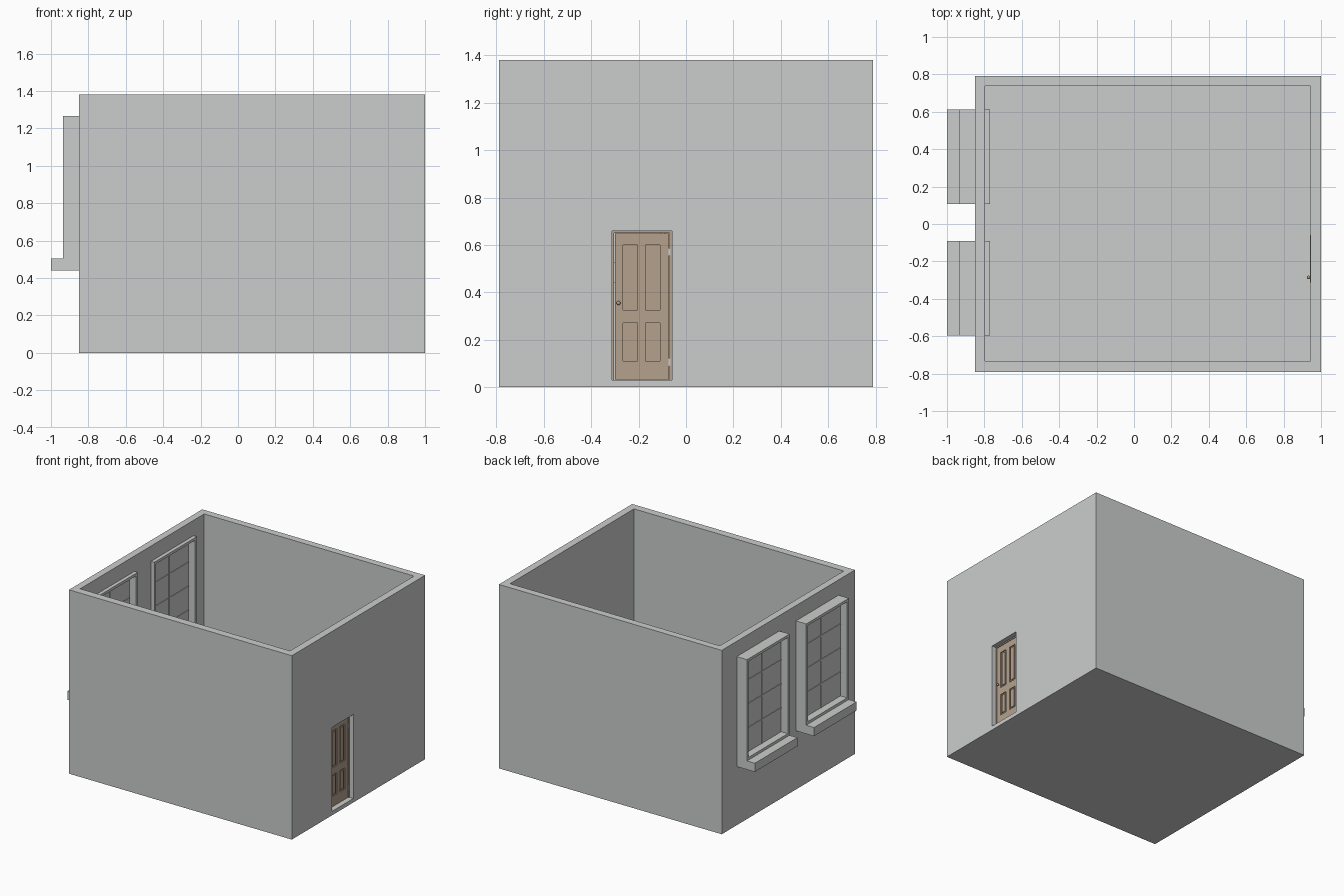
import bpy, bmesh, math
from mathutils import Matrix, Vector

if "Cube" in bpy.data.objects:
    bpy.data.objects.remove(bpy.data.objects["Cube"])


def material(name, rgb):
    m = bpy.data.materials.new(name)
    m.diffuse_color = (*rgb, 1)
    m.use_nodes = True
    m.node_tree.nodes["Principled BSDF"].inputs["Base Color"].default_value = m.diffuse_color
    return m


GREY = material("grey_plaster", (0.60, 0.615, 0.605))
WOOD = material("door_wood", (0.46, 0.355, 0.27))


def add_box(bm, x0, x1, y0, y1, z0, z1):
    centre = Vector(((x0 + x1) / 2, (y0 + y1) / 2, (z0 + z1) / 2))
    size = Matrix.Diagonal((x1 - x0, y1 - y0, z1 - z0, 1))
    bmesh.ops.create_cube(bm, size=1, matrix=Matrix.Translation(centre) @ size)


def make(name, mat, boxes):
    """One object from a list of (x0, x1, y0, y1, z0, z1) boxes."""
    bm = bmesh.new()
    for b in boxes:
        add_box(bm, *b)
    mesh = bpy.data.meshes.new(name)
    bm.to_mesh(mesh)
    bm.free()
    mesh.materials.append(mat)
    ob = bpy.data.objects.new(name, mesh)
    bpy.context.collection.objects.link(ob)
    return ob


def cut(ob, name, boxes):
    """Cut boxes out of an object."""
    cutter = make(name, GREY, boxes)
    cutter.hide_render = True
    cutter.hide_set(True)
    cutter.display_type = 'WIRE'
    mod = ob.modifiers.new(name, 'BOOLEAN')
    mod.operation = 'DIFFERENCE'
    mod.solver = 'EXACT'
    mod.object = cutter


# Overall dimensions
X0, X1, Y0, Y1 = -0.85, 1.0, -0.79, 0.79
IX0, IX1, IY0, IY1 = -0.797, 0.945, -0.733, 0.737
TOP, RIM, FLOOR = 1.38, 1.335, 0.03
WINDOWS = [(-0.595, -0.09), (0.108, 0.612)]
WZ0, WZ1 = 0.44, 1.265
DY0, DY1, DZ1 = -0.312, -0.06, 0.66

# Walls and floor in one shell, with openings for windows and door
walls = make("walls_and_floor", GREY, [(X0, X1, Y0, Y1, 0, RIM)])
cut(walls, "wall_cutter", [(IX0, IX1, IY0, IY1, FLOOR, 2)])
cut(walls, "opening_cutter",
    [(-1.2, -0.7, a + 0.01, b - 0.01, WZ0 + 0.01, WZ1 - 0.01) for a, b in WINDOWS]
    + [(0.9, 1.1, DY0, DY1, FLOOR, DZ1)])

# Flat ring closing the wall tops
rim = make("top_rim", GREY, [(X0, X1, Y0, Y1, RIM, TOP)])
cut(rim, "rim_cutter", [(IX0, IX1, IY0, IY1, 1, 2)])

# Windows: casing, sill, panes and glazing bars
XO, XI, T = -0.935, -0.77, 0.02
SILL = 0.505
for n, (a, b) in enumerate(WINDOWS, 1):
    make(f"window_casing_{n}", GREY, [
        (XO, XI, a, a + T, SILL, WZ1),
        (XO, XI, b - T, b, SILL, WZ1),
        (XO, XI, a + T, b - T, WZ1 - T, WZ1),
        (XO, XI, a + T, b - T, SILL, SILL + T)])
    make(f"window_sill_{n}", GREY, [(-1.0, XI, a, b, WZ0, SILL)])
    g0, g1, h0, h1 = a + T, b - T, SILL + T, WZ1 - T
    make(f"window_pane_{n}", GREY, [(-0.88, -0.825, g0, g1, h0, h1)])
    mid, w = (g0 + g1) / 2, 0.004
    bars = [(-0.885, -0.82, mid - w, mid + w, h0, h1)]
    for i in (1, 2, 3):
        z = h0 + (h1 - h0) * i / 4
        bars.append((-0.884, -0.821, g0, g1, z - w, z + w))
    make(f"glazing_bars_{n}", GREY, bars)

# Door frame
JAMB = 0.009
make("door_frame", WOOD, [
    (0.941, 0.966, DY0, DY0 + JAMB, FLOOR, DZ1),
    (0.941, 0.966, DY1 - JAMB, DY1, FLOOR, DZ1),
    (0.941, 0.966, DY0 + JAMB, DY1 - JAMB, DZ1 - JAMB, DZ1)])

# Door leaf: thin core, stiles and rails, raised panels inside grooves
L0, L1, B, H = DY0 + JAMB + 0.003, DY1 - JAMB - 0.003, FLOOR + 0.003, DZ1 - JAMB - 0.002
COLS = [(-0.265, -0.205), (-0.170, -0.110)]
ROWS = [(0.11, 0.27), (0.325, 0.60)]
FX, BX = 0.964, 0.941
make("door_core", WOOD, [(BX + 0.006, FX - 0.007, L0, L1, B, H)])
leaf = [(BX, FX, y0, y1, B, H) for y0, y1 in
        [(L0, COLS[0][0]), (COLS[0][1], COLS[1][0]), (COLS[1][1], L1)]]
panels = []
for c0, c1 in COLS:
    for z0, z1 in [(B, ROWS[0][0]), (ROWS[0][1], ROWS[1][0]), (ROWS[1][1], H)]:
        leaf.append((BX, FX, c0, c1, z0, z1))
    for r0, r1 in ROWS:
        panels.append((BX + 0.001, FX - 0.001, c0 + 0.012, c1 - 0.012,
                       r0 + 0.012, r1 - 0.012))
make("door_stiles_and_rails", WOOD, leaf)
make("door_panels", WOOD, panels)

# Hinges
make("door_hinges", GREY, [(0.943, 0.967, -0.073, -0.066, z, z + 0.03)
                           for z in (0.09, 0.555)])

# Knobs on both faces, with spindle
bm = bmesh.new()
at = Vector((0, -0.285, 0.355))
for x in (0.933, 0.974):
    bmesh.ops.create_uvsphere(bm, u_segments=16, v_segments=8, radius=0.009,
                              matrix=Matrix.Translation(at + Vector((x, 0, 0))))
bmesh.ops.create_cone(bm, cap_ends=True, segments=12, radius1=0.004, radius2=0.004,
                      depth=0.04, matrix=Matrix.Translation(at + Vector((0.9535, 0, 0)))
                      @ Matrix.Rotation(math.pi / 2, 4, 'Y'))
for f in bm.faces:
    f.smooth = len(f.verts) < 5
mesh = bpy.data.meshes.new("door_knobs")
bm.to_mesh(mesh)
bm.free()
mesh.materials.append(WOOD)
bpy.context.collection.objects.link(bpy.data.objects.new("door_knobs", mesh))
